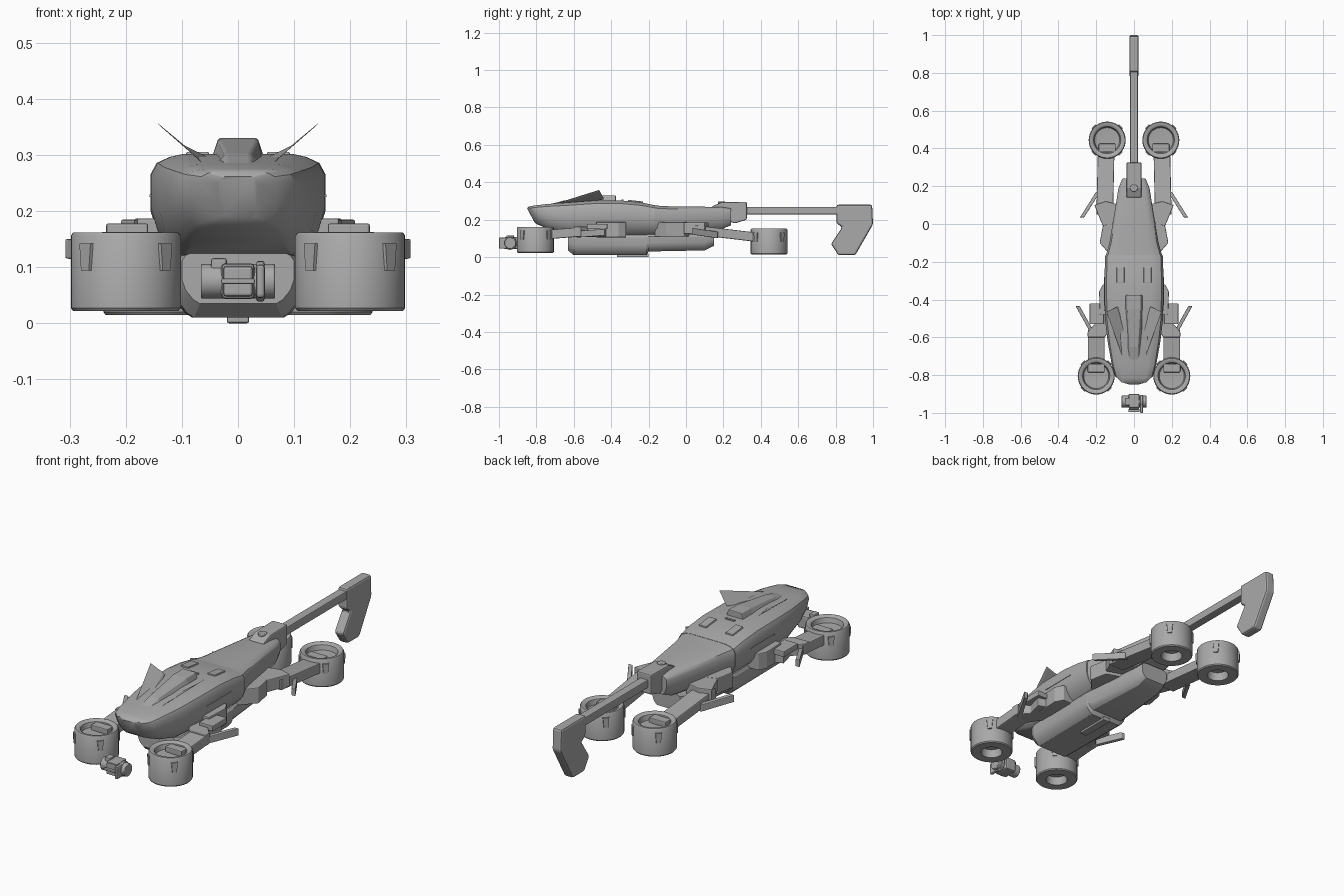
import bpy, bmesh, math
from mathutils import Vector, Matrix

cube = bpy.data.objects.get("Cube")
if cube:
    bpy.data.objects.remove(cube)

grey = bpy.data.materials.new("hull_grey")
grey.use_nodes = True
COLOUR = (0.4, 0.4, 0.4, 1)
grey.diffuse_color = COLOUR
grey.node_tree.nodes["Principled BSDF"].inputs["Base Color"].default_value = COLOUR


def finish(name, bm, bevel=0, smooth=0):
    bmesh.ops.recalc_face_normals(bm, faces=bm.faces)
    mesh = bpy.data.meshes.new(name)
    bm.to_mesh(mesh)
    bm.free()
    mesh.materials.append(grey)
    ob = bpy.data.objects.new(name, mesh)
    bpy.context.collection.objects.link(ob)
    if bevel:
        mod = ob.modifiers.new("Bevel", "BEVEL")
        mod.width, mod.segments, mod.limit_method = bevel, 2, "ANGLE"
    if smooth:
        bpy.ops.object.select_all(action="DESELECT")
        ob.select_set(True)
        bpy.context.view_layer.objects.active = ob
        bpy.ops.object.shade_smooth_by_angle(angle=math.radians(smooth))
    return ob


def box(name, x, y, z, bevel=0.004):
    bm = bmesh.new()
    size = [b - a for a, b in (x, y, z)]
    mid = [(a + b) / 2 for a, b in (x, y, z)]
    bmesh.ops.create_cube(bm, size=1, matrix=Matrix.Translation(mid) @ Matrix.Diagonal((*size, 1)))
    return finish(name, bm, bevel)


def loft(name, loops, bevel=0, smooth=0):
    bm = bmesh.new()
    rings = [[bm.verts.new(p) for p in loop] for loop in loops]
    for a, b in zip(rings, rings[1:]):
        for i in range(len(a)):
            j = (i + 1) % len(a)
            bm.faces.new((a[i], a[j], b[j], b[i]))
    bm.faces.new(rings[0])
    bm.faces.new(rings[-1])
    return finish(name, bm, bevel, smooth)


def plan(name, pts, z0, z1, side=1, bevel=0.004):
    # outline in x, y raised between two heights
    return loft(name, [[(side * x, y, z) for x, y in pts] for z in (z0, z1)], bevel)


def profile(name, pts, half, bevel=0.004):
    # outline in y, z given a width across x
    return loft(name, [[(x, y, z) for y, z in pts] for x in (-half, half)], bevel)


def beam(name, a, b, wide, high, side=1, bevel=0.005):
    # straight beam between two points with an upright rectangular section
    loops = []
    for (x, y, z) in (a, b):
        loops.append([(side * (x + u * wide), y, z + v * high)
                      for u, v in ((-.5, -.5), (.5, -.5), (.5, .5), (-.5, .5))])
    return loft(name, loops, bevel)


def cylinder(name, centre, radius, depth, axis="Z", sides=24):
    bm = bmesh.new()
    turn = {"X": Matrix.Rotation(math.pi / 2, 4, "Y"), "Y": Matrix.Rotation(math.pi / 2, 4, "X"),
            "Z": Matrix()}[axis]
    bmesh.ops.create_cone(bm, cap_ends=True, segments=sides, radius1=radius, radius2=radius,
                          depth=depth, matrix=Matrix.Translation(centre) @ turn)
    return finish(name, bm, 0.003, 40)


def section(y, half, bottom, top, lean=0.0):
    # hull cross-section: flat roof, sloped shoulder, upright side, rounded keel
    h = top - bottom
    right = [(0.62, 1), (0.78, 0.97), (0.93, 0.91), (1, 0.8), (1, 0.45), (0.93, 0.25),
             (0.8, 0.08), (0.68, 0)]
    pts = [(half * u, v) for u, v in right] + [(-half * u, v) for u, v in reversed(right)]
    return [(x, y + lean * (1 - v), bottom + v * h) for x, v in pts]


# main hull
loft("front_hull", [section(*s) for s in (
    (-0.85, 0.035, 0.185, 0.262, 0.04), (-0.842, 0.07, 0.175, 0.27, 0.045),
    (-0.815, 0.1, 0.165, 0.275, 0.045), (-0.75, 0.118, 0.145, 0.283, 0.03),
    (-0.62, 0.14, 0.122, 0.293), (-0.5, 0.154, 0.12, 0.302), (-0.34, 0.156, 0.12, 0.302),
    (-0.24, 0.155, 0.12, 0.292), (-0.165, 0.152, 0.12, 0.277))], smooth=35)
loft("rear_hull", [section(*s) for s in (
    (-0.17, 0.15, 0.12, 0.276), (-0.1, 0.13, 0.12, 0.272), (0.19, 0.082, 0.15, 0.268),
    (0.24, 0.062, 0.17, 0.26))], smooth=35)
loft("belly", [section(*s) for s in (
    (-0.63, 0.1, 0.035, 0.13), (-0.6, 0.115, 0.01, 0.13), (-0.21, 0.12, 0.01, 0.13),
    (-0.2, 0.12, 0.03, 0.13), (0.1, 0.088, 0.036, 0.13), (0.15, 0.075, 0.06, 0.14))], smooth=25)
box("belly_plate", (-0.02, 0.02), (-0.37, -0.2), (0, 0.02))

# raised spine on the roof
loft("spine", [[(-b, y, 0.27), (b, y, 0.27), (t, y, z), (-t, y, z)] for y, b, t, z in (
    (-0.73, 0.035, 0.022, 0.282), (-0.65, 0.05, 0.022, 0.303),
    (-0.45, 0.055, 0.035, 0.328), (-0.375, 0.055, 0.035, 0.33))], 0.004)
box("roof_slot", (-0.025, 0.025), (-0.345, -0.335), (0.295, 0.307), 0)
for side, tag in ((1, "left"), (-1, "right")):
    # swept roof fin
    outline = [(0.045, -0.735, 0.27), (0.035, -0.62, 0.285), (0.09, -0.44, 0.312), (0.142, -0.465, 0.355)]
    loft(f"{tag}_roof_fin", [[(side * (x + d), y, z + d) for x, y, z in outline] for d in (-0.004, 0.004)])
    loft(f"{tag}_roof_vent", [[(side * (0.072 + u), y, z) for u, z in
         ((-0.028, 0.26), (0.028, 0.26), (0.02, top), (-0.02, top))]
         for y, top in ((-0.31, 0.306), (-0.23, 0.297))], 0.003)
    box(f"{tag}_side_seam", tuple(sorted((side * 0.152, side * 0.158))), (-0.46, -0.28), (0.225, 0.23), 0)

# tail housing, boom and fin
profile("tail_housing", [(0.14, 0.255), (0.14, 0.272), (0.19, 0.293), (0.325, 0.296),
                         (0.325, 0.2), (0.26, 0.18), (0.235, 0.19), (0.235, 0.255)], 0.04, 0.006)
cylinder("housing_cap", (0, 0.19, 0.29), 0.02, 0.014)
box("tail_boom", (-0.021, 0.021), (0.24, 0.83), (0.228, 0.268))
profile("tail_fin", [(0.805, 0.28), (0.995, 0.28), (1.0, 0.175), (0.905, 0.01), (0.815, 0.01),
                     (0.775, 0.07), (0.835, 0.16), (0.805, 0.18)], 0.025, 0.01)


def thruster(name, x, y, low, high):
    # ducted ring turned from a wall profile, with a shallow well above and below
    wall = [(0.0, high - 0.035), (0.066, high - 0.03), (0.072, high - 0.007), (0.083, high),
            (0.094, high), (0.098, high - 0.006), (0.098, low + 0.005), (0.094, low),
            (0.05, low), (0.045, low + 0.04), (0.0, low + 0.04)]
    bm = bmesh.new()
    verts = [bm.verts.new((r, 0, z)) for r, z in wall]
    edges = [bm.edges.new(p) for p in zip(verts, verts[1:])]
    bmesh.ops.spin(bm, geom=verts + edges, cent=(0, 0, 0), axis=(0, 0, 1),
                   angle=2 * math.pi, steps=40)
    bmesh.ops.remove_doubles(bm, verts=bm.verts, dist=0.0002)
    bmesh.ops.translate(bm, verts=bm.verts, vec=(x, y, 0))
    finish(name, bm, 0, 35)
    for k in range(4):
        a = math.radians(45 + 90 * k)
        out, across = Vector((math.cos(a), math.sin(a), 0)), Vector((-math.sin(a), math.cos(a), 0))
        base = Vector((x, y, 0))
        loops = []
        for r, w in ((0.09, 0.016), (0.103, 0.014)):
            loops.append([base + out * r + across * u * w + Vector((0, 0, z)) for u, z in
                          ((-0.7, high - 0.068), (0.7, high - 0.068), (1, high - 0.02), (-1, high - 0.02))])
        loft(f"{name}_clip", loops)


for side, tag in ((1, "left"), (-1, "right")):
    thruster(f"{tag}_front_thruster", side * 0.2, -0.805, 0.022, 0.162)
    thruster(f"{tag}_rear_thruster", side * 0.142, 0.444, 0.015, 0.152)
    for name, x, y, z in (("front", 0.2, -0.765, 0.162), ("rear", 0.142, 0.4, 0.152)):
        plate = sorted((side * (x - 0.045), side * (x + 0.045)))
        box(f"{tag}_{name}_thruster_bridge", plate, (y - 0.02, y + 0.025), (z - 0.035, z - 0.008))

    # front arm, shoulder and fin
    beam(f"{tag}_front_arm", (0.2, -0.725, 0.122), (0.2, -0.56, 0.135), 0.088, 0.05, side)
    plan(f"{tag}_front_elbow", [(0.155, -0.6), (0.245, -0.6), (0.245, -0.57), (0.2, -0.52),
                                (0.22, -0.44), (0.1, -0.4), (0.1, -0.52)], 0.108, 0.163, side)
    plan(f"{tag}_front_shoulder", [(0.09, -0.48), (0.18, -0.48), (0.185, -0.36), (0.165, -0.32),
                                   (0.09, -0.32)], 0.105, 0.187, side)
    box(f"{tag}_front_bridge", sorted((side * 0.16, side * 0.235)), (-0.53, -0.42), (0.15, 0.178))
    beam(f"{tag}_front_fin", (0.215, -0.585, 0.122), (0.298, -0.435, 0.133), 0.022, 0.035, side, 0.003)

    # rear arm, shoulder and fin
    beam(f"{tag}_rear_arm", (0.155, 0.05, 0.145), (0.148, 0.362, 0.108), 0.088, 0.05, side)
    plan(f"{tag}_rear_shoulder", [(0.08, -0.17), (0.125, -0.165), (0.182, -0.1), (0.165, -0.01),
                                  (0.08, 0.02)], 0.11, 0.187, side)
    plan(f"{tag}_rear_elbow", [(0.08, -0.02), (0.165, -0.01), (0.21, 0.1), (0.15, 0.12),
                               (0.07, 0.1)], 0.125, 0.185, side)
    beam(f"{tag}_rear_fin", (0.19, 0.17, 0.118), (0.275, 0.035, 0.138), 0.022, 0.035, side, 0.003)

# detached sensor ahead of the nose
box("sensor_body", (-0.03, 0.03), (-0.975, -0.9), (0.043, 0.107), 0.008)
box("sensor_face", (-0.026, 0.026), (-0.982, -0.97), (0.048, 0.102), 0.005)
cylinder("sensor_barrel", (0, -0.94, 0.075), 0.031, 0.132, "X")
cylinder("sensor_collar", (0.04, -0.94, 0.075), 0.036, 0.014, "X")
box("sensor_clamp", (-0.048, -0.02), (-0.96, -0.92), (0.095, 0.116))
box("sensor_tab", (0.032, 0.048), (-1.0, -0.955), (0.045, 0.105), 0.006)
box("sensor_foot", (-0.03, 0.03), (-0.995, -0.98), (0.07, 0.08), 0.003)
